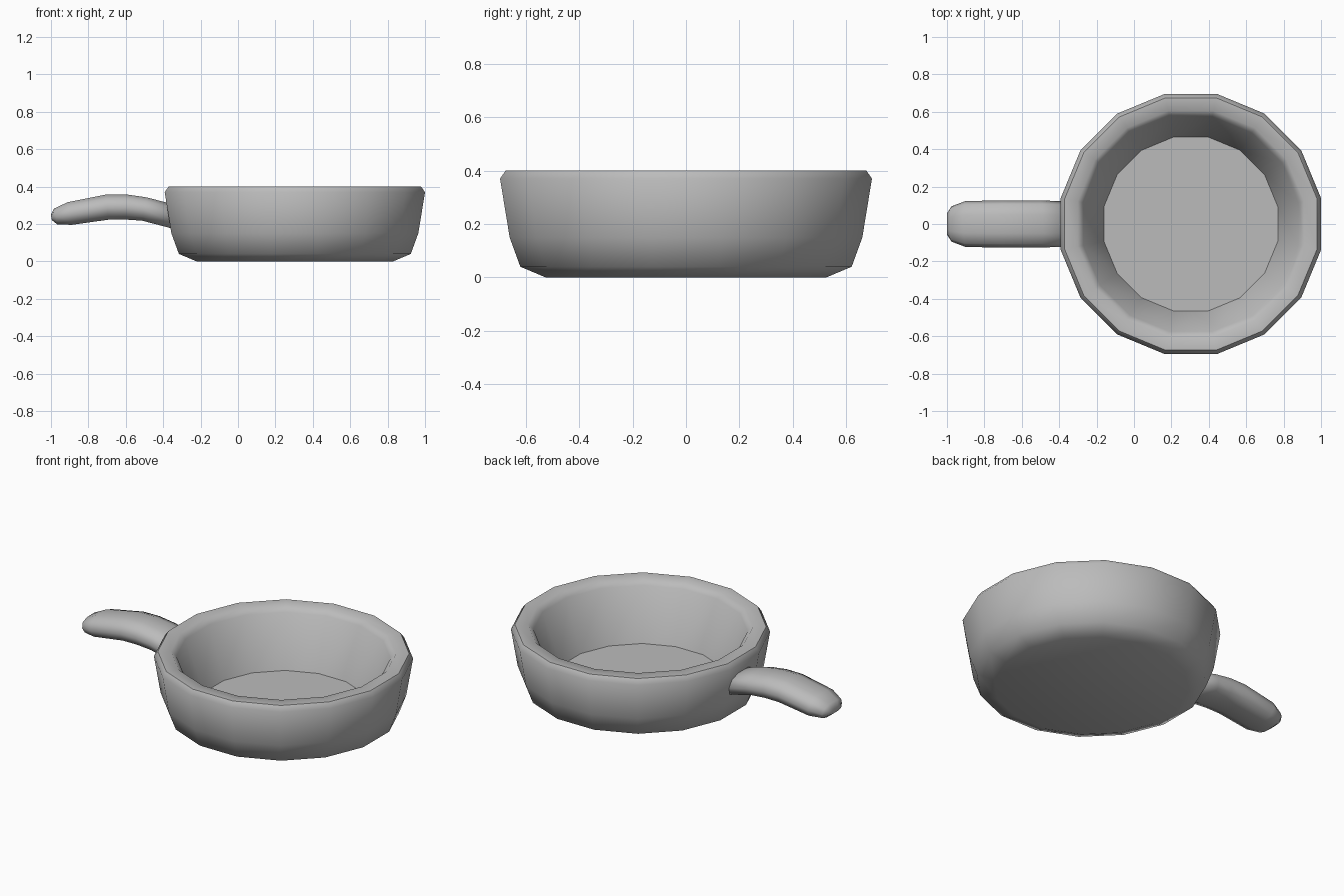
import bpy
import bmesh
from math import cos, sin, pi, atan2, copysign
from mathutils import Vector

cube = bpy.data.objects.get("Cube")
if cube:
    bpy.data.objects.remove(cube, do_unlink=True)

# One plain grey for the whole model
grey = bpy.data.materials.new("plain grey")
grey.use_nodes = True
colour = (0.5, 0.5, 0.5, 1)
grey.diffuse_color = colour
bsdf = next(n for n in grey.node_tree.nodes if n.type == 'BSDF_PRINCIPLED')
bsdf.inputs["Base Color"].default_value = colour


def loft(name, rings, sharp_rings=()):
    """Skin a list of closed point rings, cap both ends, shade smooth."""
    bm = bmesh.new()
    loops = [[bm.verts.new(p) for p in ring] for ring in rings]
    count = len(loops[0])
    for low, high in zip(loops, loops[1:]):
        for i in range(count):
            j = (i + 1) % count
            bm.faces.new((low[i], low[j], high[j], high[i]))
    bm.faces.new(loops[0])
    bm.faces.new(loops[-1])
    bmesh.ops.recalc_face_normals(bm, faces=bm.faces)
    for face in bm.faces:
        face.smooth = True
    for r in sharp_rings:
        for i in range(count):
            edge = bm.edges.get((loops[r][i], loops[r][(i + 1) % count]))
            edge.smooth = False
    mesh = bpy.data.meshes.new(name)
    bm.to_mesh(mesh)
    bm.free()
    mesh.materials.append(grey)
    obj = bpy.data.objects.new(name, mesh)
    bpy.context.collection.objects.link(obj)
    return obj


# Pan bowl: sixteen-sided profile, from the underside over the rim to the floor
SIDES = 16
CENTRE_X = 0.304
profile = [(0.525, 0), (0.62, 0.04), (0.66, 0.15), (0.696, 0.37),
           (0.675, 0.4), (0.605, 0.4), (0.575, 0.37), (0.465, 0.07)]


def bowl_ring(apothem, z):
    radius = apothem / cos(pi / SIDES)
    angles = [(i + 0.5) * 2 * pi / SIDES for i in range(SIDES)]
    return [(CENTRE_X + radius * cos(a), radius * sin(a), z) for a in angles]


rim, floor = 4, len(profile) - 1
loft("pan_bowl", [bowl_ring(*p) for p in profile], (rim, floor))

# Handle: flattened tube along an arched path (x, z, half width, half height)
path = [(-0.998, 0.235, 0.06, 0.015), (-0.975, 0.24, 0.095, 0.045),
        (-0.9, 0.256, 0.123, 0.064), (-0.7, 0.29, 0.126, 0.07),
        (-0.6, 0.291, 0.126, 0.07), (-0.5, 0.28, 0.126, 0.066),
        (-0.32, 0.233, 0.12, 0.066)]
HANDLE_SIDES = 10


def rounded(v):
    """Push a circle coordinate outward for a fuller oval."""
    return copysign(abs(v) ** 0.8, v)


def handle_ring(i):
    x, z, half_w, half_h = path[i]
    before, after = path[max(i - 1, 0)], path[min(i + 1, len(path) - 1)]
    tilt = atan2(after[1] - before[1], after[0] - before[0])
    up = Vector((-sin(tilt), 0, cos(tilt)))
    side = Vector((0, 1, 0))
    ring = []
    for k in range(HANDLE_SIDES):
        a = 2 * pi * k / HANDLE_SIDES
        ring.append(Vector((x, 0, z)) + side * half_w * rounded(cos(a))
                    + up * half_h * rounded(sin(a)))
    return ring


loft("handle", [handle_ring(i) for i in range(len(path))])
